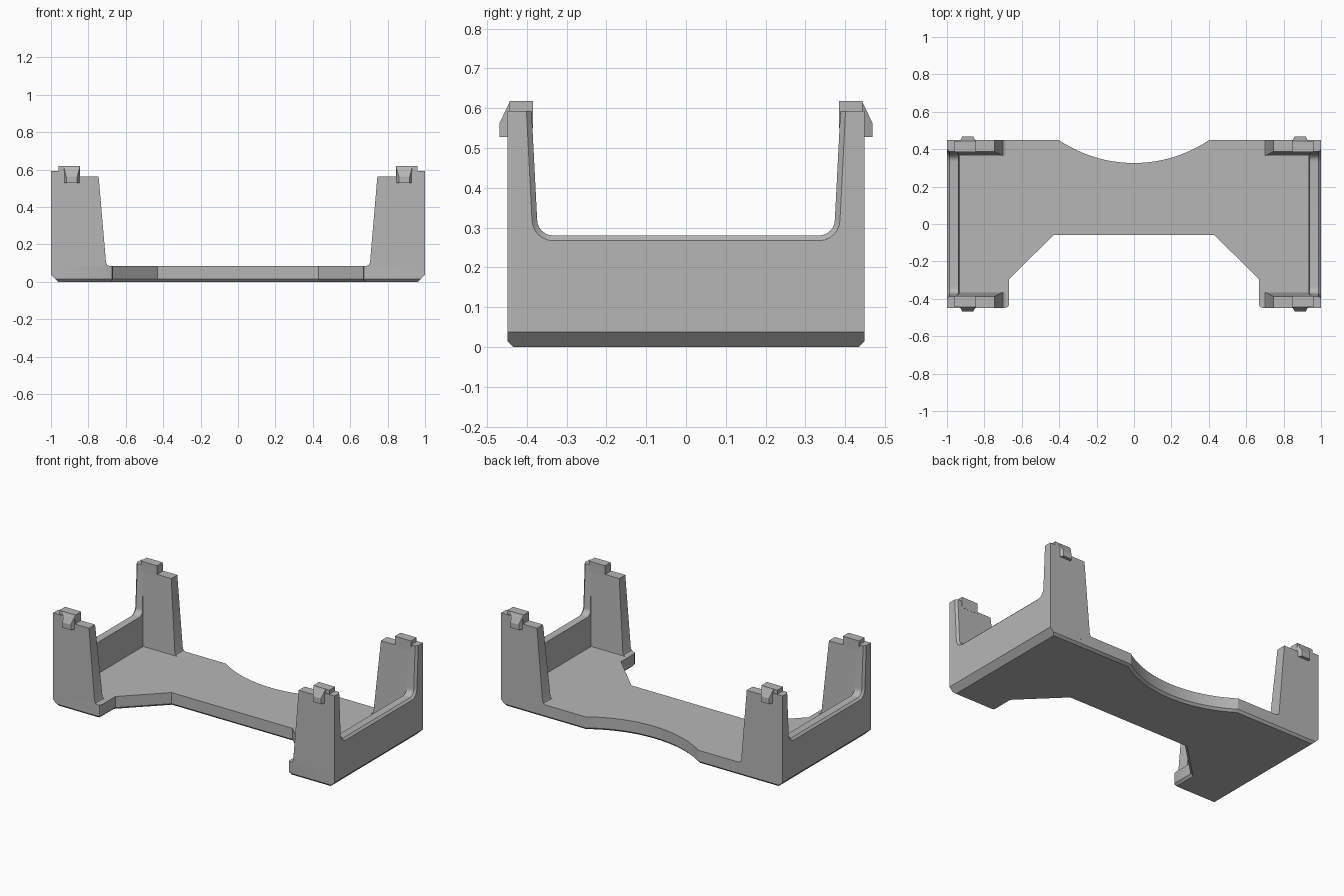
import bpy
import bmesh
from math import sin, cos, pi, asin

old = bpy.data.objects.get("Cube")
if old:
    bpy.data.objects.remove(old, do_unlink=True)

grey = bpy.data.materials.new("plain grey")
grey.use_nodes = True
colour = (0.47, 0.47, 0.47, 1)
grey.diffuse_color = colour
grey.node_tree.nodes["Principled BSDF"].inputs["Base Color"].default_value = colour

DEPTH = 0.448    # half depth of the tray
FLOOR = 0.085    # top of the floor
parts = []


def finish(name, bm, mirror=(False, False)):
    bmesh.ops.recalc_face_normals(bm, faces=bm.faces)
    mesh = bpy.data.meshes.new(name)
    bm.to_mesh(mesh)
    bm.free()
    mesh.materials.append(grey)
    obj = bpy.data.objects.new(name, mesh)
    bpy.context.collection.objects.link(obj)
    if any(mirror):
        mod = obj.modifiers.new("mirror", 'MIRROR')
        mod.use_axis = (mirror[0], mirror[1], False)
        mod.use_mirror_merge = False
    parts.append(obj)
    return obj


def loft(name, sections, mirror):
    """Join matching closed outlines into a capped solid."""
    bm = bmesh.new()
    loops = [[bm.verts.new(p) for p in s] for s in sections]
    for a, b in zip(loops, loops[1:]):
        for i in range(len(a)):
            j = (i + 1) % len(a)
            bm.faces.new((a[i], a[j], b[j], b[i]))
    bm.faces.new(loops[0])
    bm.faces.new(loops[-1])
    return finish(name, bm, mirror)


def rect(x0, x1, y, z0, z1):
    return [(x0, y, z0), (x1, y, z0), (x1, y, z1), (x0, y, z1)]


# Floor: angled cut-out in front, curved scoop at the back
half = [(0.43, -0.06), (0.667, -0.293), (0.667, -0.428), (0.673, -0.442),
        (0.687, -DEPTH), (1, -DEPTH), (1, DEPTH)]
radius, mid = 0.717, 1.043
span = asin(0.4 / radius)
scoop = [(radius * sin(span * t / 12), mid - radius * cos(span * t / 12))
         for t in range(12, -13, -1)]
outline = half + scoop + [(-x, y) for x, y in reversed(half)]
bm = bmesh.new()
top = bm.faces.new([bm.verts.new((x, y, FLOOR)) for x, y in outline])
res = bmesh.ops.extrude_face_region(bm, geom=[top], use_keep_orig=True)
for v in res["geom"]:
    if isinstance(v, bmesh.types.BMVert):
        v.co.z = 0
bmesh.ops.recalc_face_normals(bm, faces=bm.faces)
rim = [e for e in bm.edges if all(v.co.z < 0.001 for v in e.verts)]
bmesh.ops.bevel(bm, geom=rim, offset=0.014, offset_type='OFFSET',
                segments=1, affect='EDGES')
# Larger chamfer under both ends
for s in (-1, 1):
    cut = bmesh.ops.bisect_plane(
        bm, geom=bm.verts[:] + bm.edges[:] + bm.faces[:],
        plane_co=(s, 0, 0.037), plane_no=(s, 0, -1), clear_outer=True)
    edges = [e for e in cut["geom_cut"] if isinstance(e, bmesh.types.BMEdge)]
    bmesh.ops.holes_fill(bm, edges=edges, sides=0)
finish("floor", bm)


# End walls: U-shaped panels with a bevelled outer lip
def wall_outline(r):
    side = [(-DEPTH, 0.037), (-DEPTH, 0.593), (-0.348 - r, 0.593)]
    for i in range(7):
        a = pi + i * pi / 12
        side.append((-0.334 + r * cos(a), 0.32 + r * sin(a)))
    return side + [(-y, z) for y, z in reversed(side)]


inner, outer = wall_outline(0.04), wall_outline(0.053)
loft("end_walls", [
    [(0.93 + 0.04 * (z - FLOOR), y, z) for y, z in inner],
    [(0.987, y, z) for y, z in inner],
    [(1, y, z) for y, z in outer]], (True, False))


# Corner posts: inner face drafted towards the top
def draft(z):
    return -0.366 - 0.043 * (z - FLOOR)


post = [(0.975, 0.04), (0.975, 0.593), (0.845, 0.593), (0.845, 0.562),
        (0.745, 0.562), (0.706, 0.105), (0.7, 0.091), (0.687, FLOOR),
        (0.687, 0.04)]
loft("corner_posts", [[(x, -DEPTH, z) for x, z in post],
                      [(x, draft(z), z) for x, z in post]], (True, True))

# Tabs on top of the posts
loft("post_tabs", [rect(0.845, 0.96, -0.443, 0.55, 0.618),
                   rect(0.845, 0.96, -0.385, 0.55, 0.618)], (True, True))

# Tapered snap clips facing outwards
loft("snap_clips", [rect(0.845, 0.932, -0.442, 0.527, 0.618),
                    rect(0.86, 0.918, -0.469, 0.527, 0.562)], (True, True))

bpy.ops.object.select_all(action='DESELECT')
for obj in parts:
    obj.select_set(True)
bpy.context.view_layer.objects.active = parts[0]
bpy.ops.object.shade_smooth_by_angle(angle=pi / 7)
